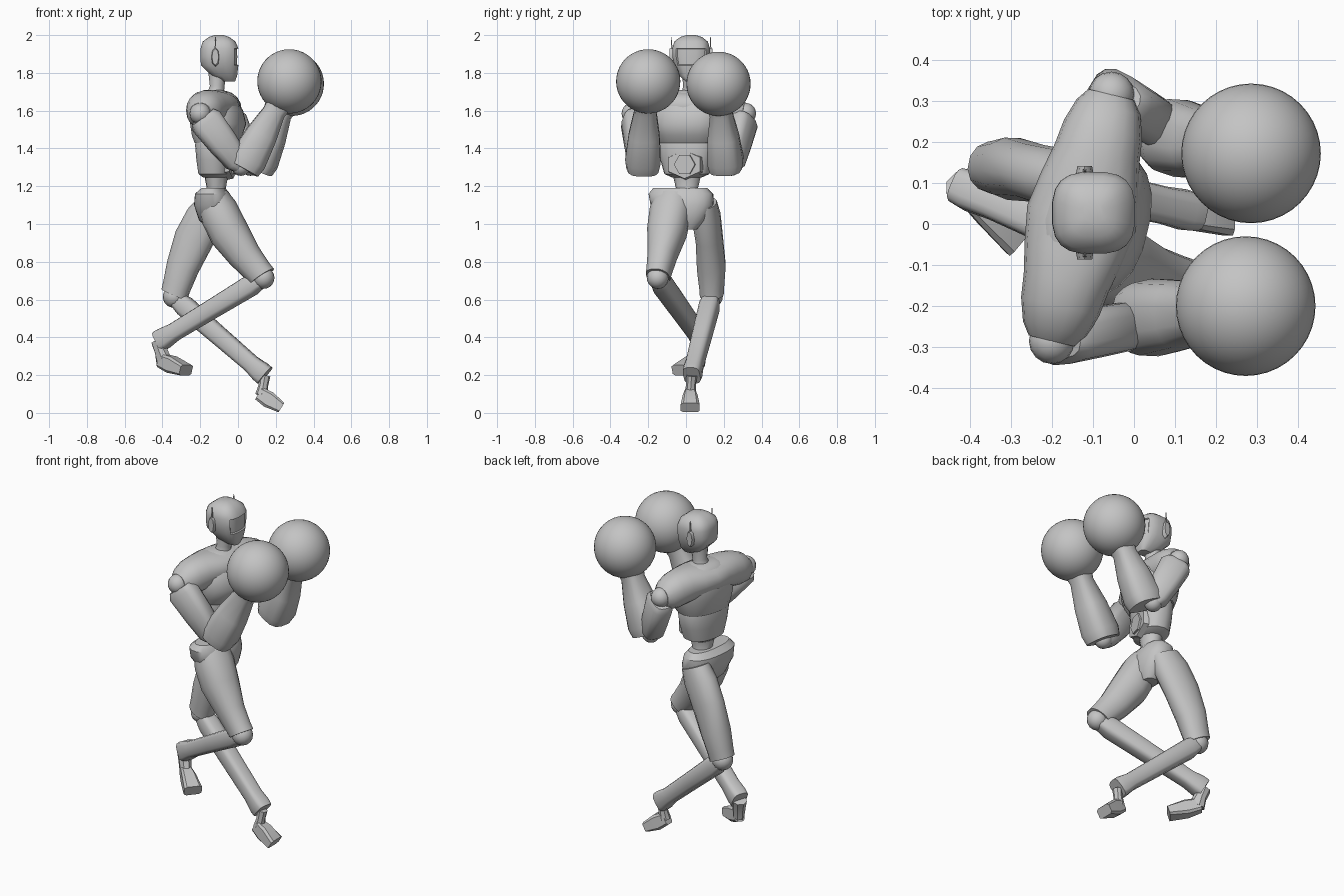
import bpy, bmesh, math
from mathutils import Vector, Matrix

if "Cube" in bpy.data.objects:
    bpy.data.objects.remove(bpy.data.objects["Cube"])

grey = bpy.data.materials.new("plain grey")
grey.use_nodes = True
grey.diffuse_color = (0.55, 0.55, 0.55, 1)
grey.node_tree.nodes["Principled BSDF"].inputs["Base Color"].default_value = (0.55, 0.55, 0.55, 1)


def finish(name, bm, angle=38):
    bmesh.ops.recalc_face_normals(bm, faces=bm.faces)
    mesh = bpy.data.meshes.new(name)
    bm.to_mesh(mesh)
    bm.free()
    mesh.materials.append(grey)
    ob = bpy.data.objects.new(name, mesh)
    bpy.context.collection.objects.link(ob)
    bpy.ops.object.select_all(action='DESELECT')
    ob.select_set(True)
    bpy.context.view_layer.objects.active = ob
    bpy.ops.object.shade_smooth_by_angle(angle=math.radians(angle))
    return ob


def loft_mesh(rings, u, v, sides=16, power=2.0):
    """Skin superellipse rings given as (centre, half width along u, along v)."""
    bm = bmesh.new()
    loops = []
    for c, a, b in rings:
        loop = []
        for i in range(sides):
            t = math.tau * (i + 0.5) / sides
            cu = math.copysign(abs(math.cos(t)) ** (2 / power), math.cos(t))
            sv = math.copysign(abs(math.sin(t)) ** (2 / power), math.sin(t))
            loop.append(bm.verts.new(Vector(c) + u * a * cu + v * b * sv))
        loops.append(loop)
    for lo, hi in zip(loops, loops[1:]):
        for i in range(sides):
            j = (i + 1) % sides
            bm.faces.new((lo[i], lo[j], hi[j], hi[i]))
    bm.faces.new(loops[0])
    bm.faces.new(loops[-1])
    bmesh.ops.recalc_face_normals(bm, faces=bm.faces)
    return bm


def upright(rings, yaw, sides=20, power=2.4):
    """Loft up z; rings are (z, x, y, half depth, half width)."""
    u = Vector((math.cos(yaw), math.sin(yaw), 0))
    v = Vector((-math.sin(yaw), math.cos(yaw), 0))
    return loft_mesh([((x, y, z), d, w) for z, x, y, d, w in rings], u, v, sides, power)


def limb(name, a, b, profile, bow=(0, 0, 0), sides=14, power=2.2):
    """Loft from a to b; profile is (t, half height, half width)."""
    a, b, bow = Vector(a), Vector(b), Vector(bow)
    side = (b - a).cross(Vector((0, 0, 1))).normalized()
    up = side.cross(b - a).normalized()
    rings = [(a.lerp(b, t) + bow * math.sin(math.pi * t), h, w) for t, h, w in profile]
    return finish(name, loft_mesh(rings, up, side, sides, power))


def ball(name, centre, r, seg=16):
    bm = bmesh.new()
    bmesh.ops.create_uvsphere(bm, u_segments=seg, v_segments=seg // 2 + 2, radius=r,
                              matrix=Matrix.Translation(centre))
    return finish(name, bm, 60)


# Head with a recessed visor
bm = upright([(1.755, -.05, .027, .035, .03), (1.785, -.072, .027, .068, .062),
              (1.84, -.097, .027, .1, .09), (1.885, -.098, .027, .102, .1),
              (1.93, -.098, .027, .101, .1), (1.965, -.1, .027, .088, .09),
              (1.99, -.1, .027, .055, .058), (2.0, -.1, .027, .025, .025)], 0, power=2.9)
visor = [f for f in bm.faces if f.normal.x > .6 and 1.84 < f.calc_center_median().z < 1.93]
bmesh.ops.inset_region(bm, faces=visor, thickness=.004, depth=-.007)
finish("head", bm)
finish("neck", upright([(1.64, -.125, .02, .075, .08), (1.69, -.12, .025, .046, .048),
                        (1.73, -.11, .027, .04, .042), (1.82, -.11, .027, .05, .05)], 0, 14, 2))

# Ear pads with upright blades
for side, y in (("left", .13), ("right", -.076)):
    bm = bmesh.new()
    bmesh.ops.create_cone(bm, cap_ends=True, segments=8, radius1=.022, radius2=.018, depth=.022)
    sgn = 1 if y > 0 else -1
    bm.transform(Matrix.Translation((-.12, y, 1.885)) @ Matrix.Diagonal((1, 1, 2.4, 1))
                 @ Matrix.Rotation(-sgn * math.pi / 2, 4, 'X'))
    finish(side + "_ear_pad", bm)
    limb(side + "_ear_blade", (-.12, y, 1.92), (-.119, y, 1.99),
         [(0, .006, .006), (1, .002, .002)], sides=4)

# Torso, twisted toward the front arm
TWIST = -.24
finish("chest", upright([(1.43, -.118, .01, .106, .155), (1.47, -.11, .01, .128, .172),
                         (1.53, -.105, .01, .142, .188), (1.6, -.115, .015, .135, .19),
                         (1.66, -.125, .02, .108, .165), (1.695, -.13, .02, .075, .12),
                         (1.71, -.13, .02, .045, .07)], TWIST))
finish("abdomen", upright([(1.245, -.12, .005, .06, .075), (1.265, -.12, .005, .085, .12),
                           (1.34, -.12, .005, .094, .142), (1.42, -.12, .005, .1, .155),
                           (1.44, -.12, .005, .096, .15)], TWIST))
finish("waist", upright([(1.13, -.125, -.005, .075, .09), (1.19, -.115, .005, .05, .06),
                         (1.27, -.115, .005, .065, .08)], TWIST, 14, 2))

# Belly panel with a hexagonal buckle
for name, x, r, turn in (("belly_panel", -.04, .108, math.pi / 6), ("belly_buckle", -.03, .062, 0)):
    bm = bmesh.new()
    bmesh.ops.create_cone(bm, cap_ends=True, segments=6, radius1=r, radius2=r * .92, depth=.03)
    bm.transform(Matrix.Translation((x, -.005, 1.315)) @ Matrix.Rotation(TWIST, 4, 'Z')
                 @ Matrix.Rotation(math.pi / 2, 4, 'Y') @ Matrix.Diagonal((.75 if turn else 1, 1, 1, 1))
                 @ Matrix.Rotation(turn, 4, 'Z'))
    finish(name, bm, 20)

# Pelvis
finish("pelvis", upright([(.97, -.105, -.005, .045, .06), (1.02, -.12, -.012, .085, .12),
                          (1.1, -.13, -.02, .1, .168), (1.16, -.135, -.027, .09, .172),
                          (1.19, -.13, -.03, .06, .145)], -.12))

# Arms: joint, upper arm, forearm and round glove
arms = {
    "right": ((-.2, -.285, 1.585), (.015, -.243, 1.305),
              (.026, -.23, 1.293), (.22, -.212, 1.645), (.272, -.2, 1.755)),
    "left": ((-.055, .315, 1.585), (.065, .24, 1.305),
             (.095, .212, 1.29), (.245, .182, 1.63), (.285, .172, 1.742)),
}
for side, (joint, elbow, cuff, wrist, glove) in arms.items():
    ball(side + "_shoulder_joint", joint, .056)
    limb(side + "_upper_arm", joint, elbow,
         [(.06, .07, .048), (.15, .088, .063), (.55, .08, .062), (.9, .066, .06), (1, .045, .045)], power=3)
    ball(side + "_elbow_joint", elbow, .05)
    limb(side + "_forearm", cuff, wrist,
         [(0, .09, .086), (.13, .1, .095), (.5, .085, .083), (.85, .06, .06), (1, .07, .072)], power=2.8)
    ball(side + "_glove", glove, .17, 40)

# Shoulder yoke: one smooth sleeve across both shoulders
half = [(0, .056, .058), (.05, .082, .08), (.14, .096, .098), (.24, .096, .106), (.36, .09, .122)]
limb("shoulder_yoke", arms["right"][0], arms["left"][0],
     half + [(.5, .08, .136)] + [(1 - t, h, w) for t, h, w in reversed(half)], bow=(0, 0, .038), sides=18)

# Legs: thigh, knee, shank, ankle and wedge foot
legs = {
    "right": ((-.13, -.07, 1.13), (.135, -.15, .715), (-.42, .09, .378),
              (-.392, .062, .272), (-.275, -.035, .226), (-.025, 0, -.01), .112, .04),
    "left": ((-.13, .095, 1.11), (-.34, .137, .615), (.143, .03, .197),
             (.125, .022, .094), (.23, .022, .028), (-.02, .012, .01), .075, .028),
}
for side, (hip, knee, ankle, heel, toe, bow, wide, thick) in legs.items():
    limb(side + "_thigh", hip, knee,
         [(0, .085, wide * .9), (.15, .104, wide), (.4, .106, wide * .94), (.7, .088, .077),
          (.9, .076, .067), (.98, .074, .064)], bow)
    ball(side + "_knee_joint", knee, .058)
    limb(side + "_shank", knee, ankle,
         [(.04, .045, .045), (.12, .055, .053), (.5, .05, .05), (.85, .047, .046),
          (.95, .056, .05), (1, .056, .046)], power=3.4)
    limb(side + "_ankle", ankle, heel, [(0, thick, thick), (.5, thick * .9, thick * .9),
                                        (1, thick * 1.2, .032)], sides=8)
    limb(side + "_foot", heel, toe,
         [(-.14, .038, .028), (.35, .046, .04), (1, .03, .052)], sides=8, power=5)
